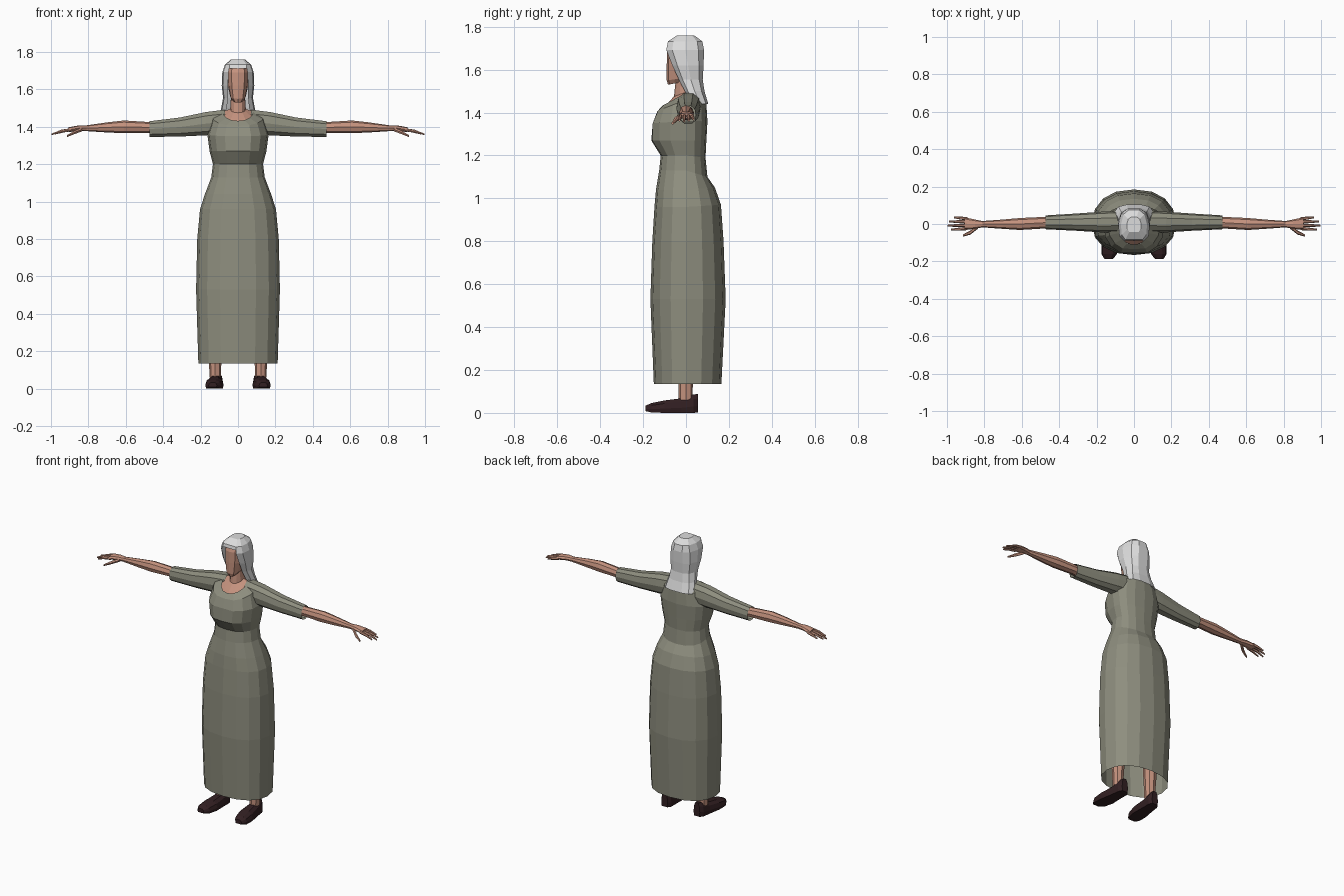
import bpy, bmesh, math
from mathutils import Vector


def material(name, rgb):
    m = bpy.data.materials.new(name)
    m.diffuse_color = (*rgb, 1)
    return m


CLOTH = material("sage cloth", (0.27, 0.27, 0.21))
SKIN = material("skin", (0.56, 0.29, 0.21))
LINEN = material("white linen", (0.72, 0.72, 0.72))
LEATHER = material("dark leather", (0.032, 0.014, 0.016))


def unit(n, p=1.0, turn=0.0):
    """Points of a rounded-square section: p=1 is a circle, less is squarer."""
    out = []
    for i in range(n):
        a = 2 * math.pi * (i + turn) / n
        c, s = math.cos(a), math.sin(a)
        out.append((math.copysign(abs(c) ** p, c) if abs(c) > 1e-6 else 0.0,
                    math.copysign(abs(s) ** p, s) if abs(s) > 1e-6 else 0.0))
    return out


def loft(name, rings, mat, caps=(True, True), closed=True, mirror=False):
    bm = bmesh.new()
    rows = [[bm.verts.new(v) for v in r] for r in rings]
    n = len(rows[0])
    for a, b in zip(rows, rows[1:]):
        for i in range(n if closed else n - 1):
            j = (i + 1) % n
            bm.faces.new((a[i], a[j], b[j], b[i]))
    for cap, row in zip(caps, (rows[0], rows[-1])):
        if cap:
            bm.faces.new(row)
    bmesh.ops.recalc_face_normals(bm, faces=bm.faces)
    me = bpy.data.meshes.new(name)
    bm.to_mesh(me)
    bm.free()
    me.materials.append(mat)
    ob = bpy.data.objects.new(name, me)
    bpy.context.collection.objects.link(ob)
    if mirror:
        ob.modifiers.new("mirror", "MIRROR").use_mirror_merge = False
    return ob


def upright(n, p, zf, zs, zb, rx, yf, yb, cx=0.0, dent=0.0):
    """Level ring with own front, side and back heights and depths."""
    ring = []
    for c, s in unit(n, p):
        z = zs + ((zf if s < 0 else zb) - zs) * abs(s)
        y = -s * yf if s < 0 else s * yb
        if s < -0.999:
            y += dent
        ring.append(Vector((cx + c * rx, y, z)))
    return ring


def along_x(n, p, x, y0, y1, z0, z1):
    """Ring across the arm, given by its bounds."""
    return [Vector((x, (y0 + y1) / 2 + c * (y1 - y0) / 2, (z0 + z1) / 2 + s * (z1 - z0) / 2))
            for c, s in unit(n, p)]


# Dress: skirt, waist, bust and scooped neckline
levels = [  # front z, side z, back z, half width, front y, back y, centre dent
    (0.135, 0.135, 0.135, 0.212, -0.150, 0.165, 0),
    (0.53, 0.53, 0.53, 0.224, -0.166, 0.185, 0),
    (0.80, 0.80, 0.80, 0.218, -0.157, 0.175, 0),
    (0.96, 0.96, 0.97, 0.203, -0.147, 0.163, 0),
    (1.04, 1.04, 1.05, 0.177, -0.140, 0.135, 0),
    (1.13, 1.13, 1.10, 0.143, -0.125, 0.100, 0),
    (1.20, 1.20, 1.19, 0.134, -0.118, 0.091, 0),
    (1.27, 1.27, 1.27, 0.152, -0.168, 0.095, 0.006),
    (1.35, 1.36, 1.36, 0.164, -0.166, 0.100, 0.012),
    (1.405, 1.46, 1.44, 0.140, -0.140, 0.095, 0.006),
    (1.432, 1.492, 1.485, 0.083, -0.110, 0.075, 0),
]
loft("dress", [upright(16, 0.88, *l[:6], dent=l[6]) for l in levels], CLOTH, (False, False))

# Sleeves
sleeve = [(0.07, -0.045, 0.070, 1.360, 1.494), (0.17, -0.045, 0.066, 1.352, 1.482),
          (0.31, -0.036, 0.056, 1.346, 1.452), (0.472, -0.028, 0.046, 1.344, 1.432)]
loft("sleeve", [along_x(10, 0.85, *r) for r in sleeve], CLOTH, (False, False), mirror=True)

# Forearms running into the palms
arm = [(0.40, -0.020, 0.036, 1.362, 1.424), (0.48, -0.024, 0.038, 1.368, 1.426),
       (0.61, -0.032, 0.032, 1.366, 1.434), (0.70, -0.026, 0.024, 1.370, 1.424),
       (0.81, -0.018, 0.016, 1.377, 1.408), (0.85, -0.026, 0.024, 1.378, 1.408),
       (0.905, -0.032, 0.036, 1.372, 1.398)]
loft("arm", [along_x(8, 0.9, *r) for r in arm], SKIN, mirror=True)


def digit(name, pts, r):
    """Tapered finger through the given points."""
    rings = []
    for k, (x, y, z) in enumerate(pts):
        q = r * (1.0, 0.9, 0.5)[k]
        rings.append(along_x(6, 1, x, y - q, y + q, z - q, z + q))
    loft(name, rings, SKIN, mirror=True)


# Fingers and thumb
for k, (y, tip) in enumerate([(-0.024, 0.978), (-0.007, 0.998), (0.011, 0.990), (0.028, 0.962)]):
    end = y * 1.25
    digit("finger_%d" % (k + 1), [(0.89, y, 1.385), ((0.89 + tip) / 2, (y + end) / 2, 1.378),
                                  (tip, end, 1.359 + 0.004 * abs(k - 1))], 0.009)
digit("thumb", [(0.835, -0.014, 1.386), (0.875, -0.046, 1.370), (0.915, -0.062, 1.350)], 0.012)

# Neck flaring into the bare upper chest
neck = [(1.415, 1.47, 1.46, 0.098, -0.112, 0.070), (1.438, 1.485, 1.48, 0.074, -0.092, 0.060),
        (1.475, 1.495, 1.49, 0.042, -0.056, 0.045), (1.57, 1.57, 1.57, 0.037, -0.046, 0.040)]
loft("neck", [upright(12, 0.95, *l) for l in neck], SKIN)

# Head with a flat face
head = [(1.530, 1.545, 1.555, 0.026, -0.084, 0.00), (1.550, 1.562, 1.57, 0.042, -0.090, 0.030),
        (1.62, 1.62, 1.62, 0.054, -0.090, 0.060), (1.69, 1.69, 1.69, 0.058, -0.088, 0.068),
        (1.735, 1.735, 1.735, 0.048, -0.072, 0.055)]
loft("head", [upright(12, 0.72, *l) for l in head], SKIN)

# Head veil: open at the face, falling to the shoulders behind
veil = [  # z, edge x, edge y, half width, back y
    (1.732, 0.046, -0.084, 0.070, 0.076), (1.692, 0.050, -0.092, 0.084, 0.084),
    (1.620, 0.054, -0.064, 0.087, 0.082), (1.555, 0.054, -0.034, 0.080, 0.078),
    (1.500, 0.060, -0.006, 0.090, 0.086), (1.440, 0.080, 0.030, 0.104, 0.104)]
rings = []
for z, ex, ey, rx, yb in veil:
    d = yb - ey
    half = [(ex, ey), (rx * 0.93, ey + 0.16 * d), (rx, ey + 0.5 * d),
            (rx * 0.8, ey + 0.85 * d), (rx * 0.38, yb)]
    rings.append([Vector((x, y, z)) for x, y in half] +
                 [Vector((-x, y, z)) for x, y in reversed(half)])
loft("veil", rings, LINEN, (False, False), closed=False)

# Veil crown and brow band
crown = [[v.copy() for v in rings[0]],
         [Vector((v.x * 0.55, v.y * 0.5, 1.760)) for v in rings[0]]]
brow = [Vector((v.x, v.y - (0.004 if v.y < -0.05 else 0), 1.712)) for v in rings[0]]
loft("veil_crown", [brow] + crown, LINEN, (False, True))

# Lower legs
leg = [(0.06, 0.030, -0.034, 0.030), (0.14, 0.033, -0.036, 0.032), (0.40, 0.048, -0.045, 0.055)]
loft("leg", [upright(8, 0.9, z, z, z, rx, yf, yb, cx=0.122) for z, rx, yf, yb in leg],
     SKIN, mirror=True)

# Shoes, lofted from heel to toe with the toes turned slightly out
shoe = [  # y, centre x, half width, sole z, top z
    (0.055, 0.115, 0.022, 0.002, 0.088), (0.035, 0.116, 0.036, 0, 0.086),
    (-0.020, 0.120, 0.040, 0, 0.068), (-0.100, 0.126, 0.049, 0, 0.058),
    (-0.160, 0.133, 0.042, 0.002, 0.046), (-0.188, 0.135, 0.022, 0.008, 0.034)]
loft("shoe", [[Vector((cx + w * u, y, z0 + (z1 - z0) * h)) for u, h in
               ((-0.9, 0), (0.9, 0), (1, 0.35), (0.85, 0.75), (0.45, 1),
                (-0.45, 1), (-0.85, 0.75), (-1, 0.35))] for y, cx, w, z0, z1 in shoe],
     LEATHER, mirror=True)
